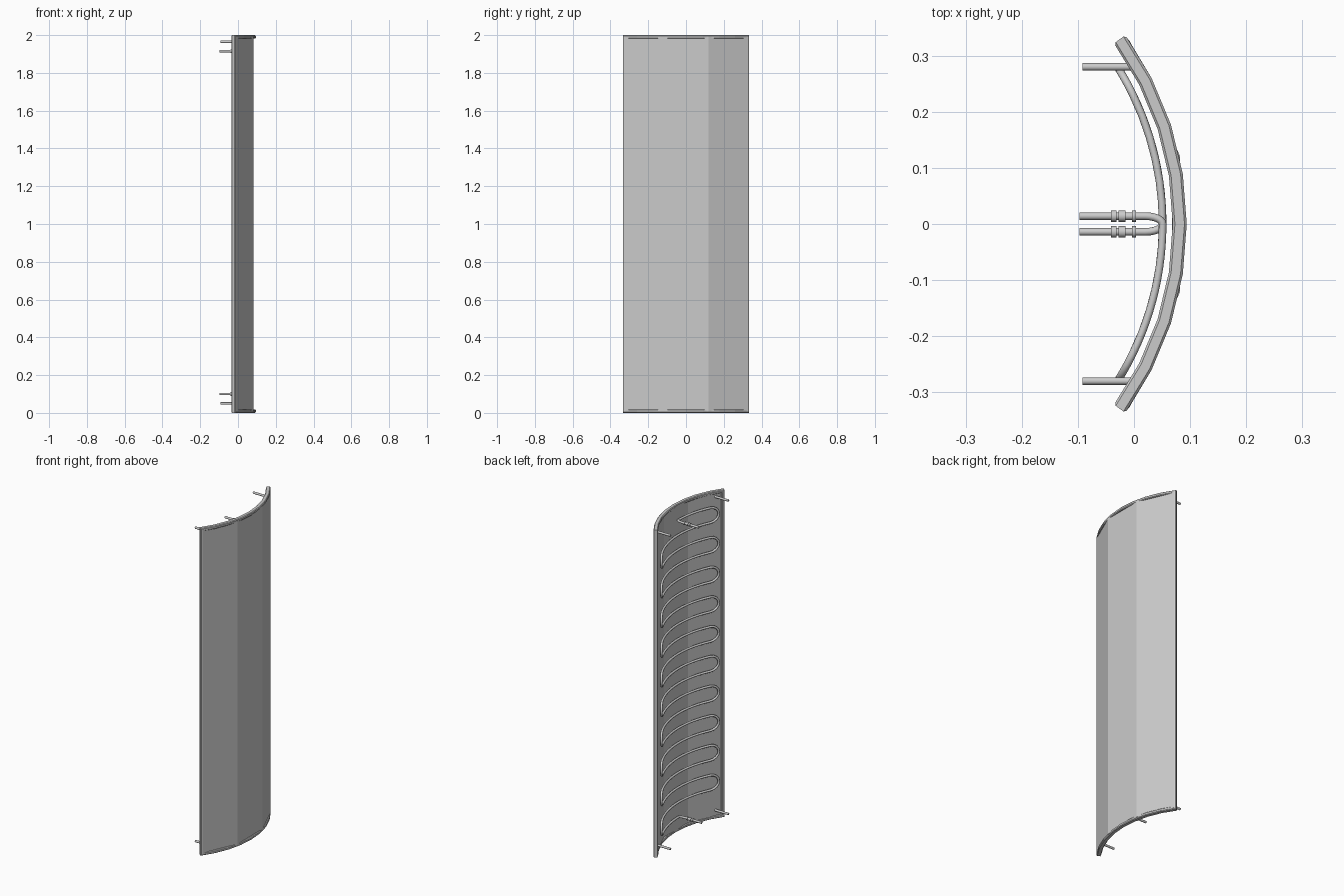
import bpy, bmesh, math
from mathutils import Vector

if "Cube" in bpy.data.objects:
    bpy.data.objects.remove(bpy.data.objects["Cube"])

CX, R, T, H = -0.477, 0.571, 0.63, 2.0   # arc centre x, outer radius, half angle, height
PIPE_R, RUN_R = 0.0068, 0.528            # pipe thickness, arc radius of the pipe runs

grey = bpy.data.materials.new("light_grey_metal")
grey.diffuse_color = (0.6, 0.6, 0.6, 1)
grey.use_nodes = True
grey.node_tree.nodes["Principled BSDF"].inputs["Base Color"].default_value = grey.diffuse_color


def polar(r, t, z):
    return Vector((CX + r * math.cos(t), r * math.sin(t), z))


def finish(bm, name, smooth=True):
    bmesh.ops.recalc_face_normals(bm, faces=bm.faces)
    me = bpy.data.meshes.new(name)
    bm.to_mesh(me)
    bm.free()
    ob = bpy.data.objects.new(name, me)
    bpy.context.collection.objects.link(ob)
    me.materials.append(grey)
    if smooth:
        select(ob)
        bpy.ops.object.shade_smooth_by_angle(angle=math.radians(40))
    return ob


def select(ob):
    bpy.ops.object.select_all(action='DESELECT')
    ob.select_set(True)
    bpy.context.view_layer.objects.active = ob


def tube(name, pts, radius):
    """Round pipe swept along a list of points."""
    cu = bpy.data.curves.new(name, 'CURVE')
    cu.dimensions = '3D'
    cu.bevel_depth = radius
    cu.bevel_resolution = 3
    cu.use_fill_caps = True
    sp = cu.splines.new('POLY')
    sp.points.add(len(pts) - 1)
    for p, co in zip(sp.points, pts):
        p.co = (*co, 1)
    ob = bpy.data.objects.new(name, cu)
    bpy.context.collection.objects.link(ob)
    cu.materials.append(grey)
    select(ob)
    bpy.ops.object.convert(target='MESH')
    ob = bpy.context.object
    bpy.ops.object.shade_smooth_by_angle(angle=math.radians(40))
    return ob


# Curved front sheet: three flat facets
bm = bmesh.new()
loop = [(r, t) for r, ts in ((0.572, (-0.61, -0.2117, 0.2117, 0.61)),
                             (0.557, (0.61, 0.2117, -0.2117, -0.61))) for t in ts]
low = [bm.verts.new(polar(r, t, 0.008)) for r, t in loop]
top = [bm.verts.new(polar(r, t, H - 0.008)) for r, t in loop]
n = len(loop)
for i in range(n):
    j = (i + 1) % n
    bm.faces.new((low[i], low[j], top[j], top[i]))
for ring in (low, top):
    for i in range(3):
        bm.faces.new((ring[i], ring[i + 1], ring[6 - i], ring[7 - i]))
finish(bm, "front_sheet", smooth=False)

# Chamfered frame swept around the border of the sheet
SEG = 8
ts = [-T + 2 * T * i / SEG for i in range(SEG + 1)]
path = [(t, 0, 1) for t in ts] + [(t, H, -1) for t in reversed(ts)]
a, b, d, c = 0.546, R, 0.018, 0.004
section = [(a + c, 0), (b - c, 0), (b, c), (b, d - c),
           (b - c, d), (a + c, d), (a, d - c), (a, c)]
bm = bmesh.new()
rings = []
for t, z, iz in path:
    it = -1 if t > T - 1e-6 else 1 if t < -T + 1e-6 else 0
    rings.append([bm.verts.new(polar(r, t + it * w / R, z + iz * w)) for r, w in section])
for i in range(len(rings)):
    p, q = rings[i], rings[(i + 1) % len(rings)]
    for k in range(8):
        m = (k + 1) % 8
        bm.faces.new((p[k], p[m], q[m], q[k]))
finish(bm, "border_frame", smooth=False)

# Serpentine heating pipe with a centre connection at each end
Z0, Z1, RUNS = 1.915, 0.10, 21
pitch = (Z0 - Z1) / (RUNS - 1)
bend = pitch / 2
Y = 0.232                                 # where the runs meet the U bends


def on_arc(y, z):
    return polar(RUN_R, math.asin(y / RUN_R), z)


def stub(side, z):
    """Outward quarter bend from the middle of a run, then straight to the wall."""
    pts = [Vector((0.02 + 0.031 * math.cos(u), side * 0.014 * math.sin(u), z))
           for u in (i * math.pi / 12 for i in range(1, 7))]
    return pts + [Vector((-0.097, side * 0.014, z))]


pts = list(reversed(stub(1, Z0)))
for k in range(RUNS):
    z = Z0 - k * pitch
    s = -1 if k % 2 == 0 else 1           # the side this run heads for
    start = 0 if k == 0 else -s * Y
    end = 0 if k == RUNS - 1 else s * Y
    pts += [on_arc(start + (end - start) * i / 12, z) for i in range(13)]
    if k < RUNS - 1:
        for i in range(1, 8):
            u = math.pi * i / 8
            pts.append(on_arc(s * (Y + bend * math.sin(u)), z - bend * (1 - math.cos(u))))
pts += stub(-1, Z1)
tube("serpentine_pipe", pts, PIPE_R)

# Coupling nuts and washers on both pipe connections
for label, side, z in (("top", 1, Z0), ("bottom", -1, Z1)):
    for part, x0, x1 in (("outer_nut", -0.041, -0.031), ("inner_nut", -0.028, -0.015),
                         ("washer", -0.004, 0.004)):
        tube(f"{label}_{part}", [(x0, side * 0.014, z), (x1, side * 0.014, z)], 0.0105)

# Four wall mounting pegs
for label, z in (("top", 1.965), ("bottom", 0.05)):
    for side, y in (("left", -0.28), ("right", 0.28)):
        tube(f"{label}_{side}_peg", [(-0.092, y, z), (0.006, y, z)], PIPE_R)
